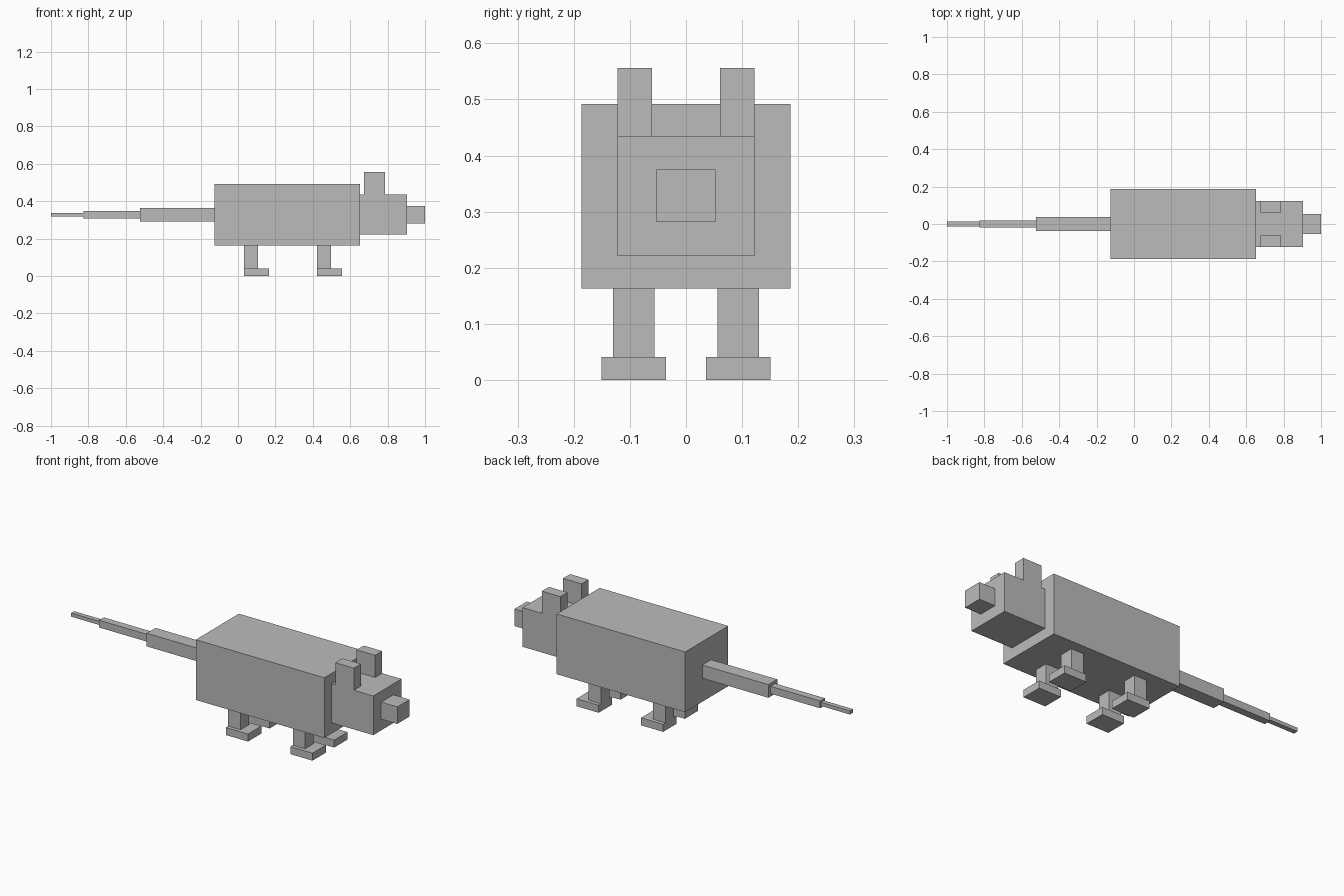
import bpy

if "Cube" in bpy.data.objects:
    bpy.data.objects.remove(bpy.data.objects["Cube"])

grey = bpy.data.materials.new("plain_grey")
grey.diffuse_color = (0.5, 0.5, 0.5, 1)
grey.use_nodes = True
grey.node_tree.nodes["Principled BSDF"].inputs["Base Color"].default_value = grey.diffuse_color


def box(name, x, y, z):
    """Box spanning the given (min, max) ranges."""
    spans = (x, y, z)
    bpy.ops.mesh.primitive_cube_add(size=1, location=[(a + b) / 2 for a, b in spans])
    ob = bpy.context.object
    ob.name = name
    ob.scale = [b - a for a, b in spans]
    bpy.ops.object.transform_apply(location=False, rotation=False, scale=True)
    ob.data.materials.append(grey)
    return ob


def pair(name, x, y, z):
    """Matching boxes on both sides of the body."""
    box(name + "_left", x, y, z)
    box(name + "_right", x, (-y[1], -y[0]), z)


# Body, head and snout
box("body", (-0.125, 0.652), (-0.186, 0.186), (0.163, 0.492))
box("head", (0.652, 0.903), (-0.122, 0.122), (0.221, 0.435))
box("snout", (0.903, 1.0), (-0.053, 0.053), (0.282, 0.375))

# Ears
pair("ear", (0.674, 0.786), (0.061, 0.122), (0.435, 0.556))

# Tail, tapering in three steps
tail = [(-0.525, -0.125, 0.038, 0.036),
        (-0.825, -0.525, 0.020, 0.020),
        (-1.0, -0.825, 0.013, 0.010)]
for i, (x0, x1, hy, hz) in enumerate(tail, 1):
    box(f"tail_segment_{i}", (x0, x1), (-hy, hy), (0.328 - hz, 0.328 + hz))

# Legs with feet pointing forward
for name, x in (("back", 0.032), ("front", 0.422)):
    pair(name + "_leg", (x, x + 0.075), (0.056, 0.13), (0.041, 0.163))
    pair(name + "_foot", (x, x + 0.134), (0.036, 0.151), (0.0, 0.041))
